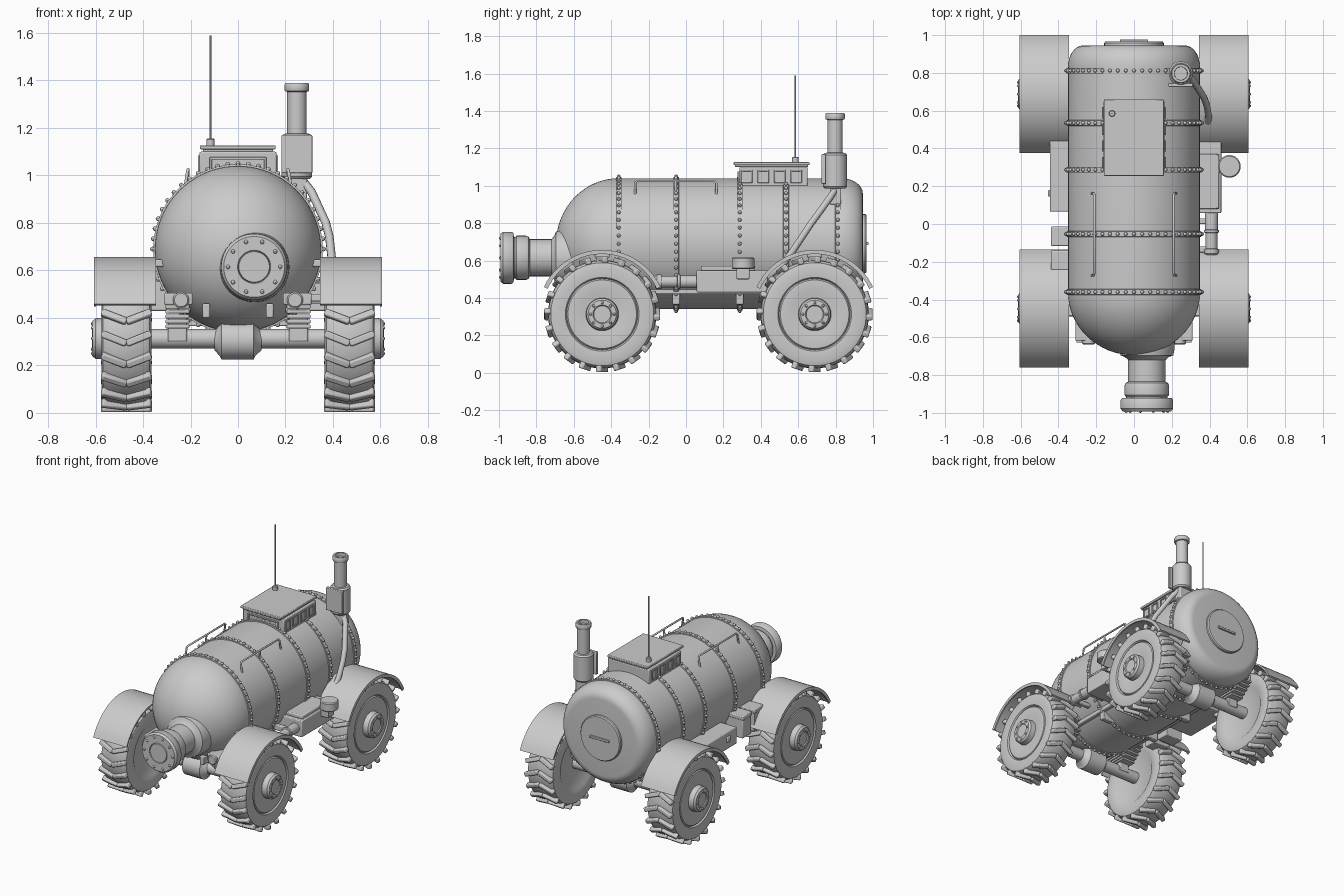
import bpy, bmesh, math
from mathutils import Matrix, Vector

T, R, S = Matrix.Translation, Matrix.Rotation, Matrix.Diagonal
pi = math.pi
AX = {'X': R(pi / 2, 4, 'Y'), 'Y': R(-pi / 2, 4, 'X'), 'Z': Matrix.Identity(4)}


def finish(name, bm, bevel=0):
    bmesh.ops.recalc_face_normals(bm, faces=bm.faces[:])
    me = bpy.data.meshes.new(name)
    bm.to_mesh(me)
    bm.free()
    ob = bpy.data.objects.new(name, me)
    bpy.context.collection.objects.link(ob)
    if bevel:
        m = ob.modifiers.new("bevel", 'BEVEL')
        m.width, m.segments, m.limit_method = bevel, 2, 'ANGLE'
    return ob


def lathe(name, prof, axis, loc, n=48):
    """Revolve (radius, distance) points about an axis; open ends are capped."""
    bm = bmesh.new()
    rings = []
    M = T(loc) @ AX[axis]
    for r, t in prof:
        rings.append([bm.verts.new(M @ Vector((r * math.cos(2 * pi * k / n), r * math.sin(2 * pi * k / n), t)))
                      for k in range(n)])
    for a, b in zip(rings, rings[1:]):
        for k in range(n):
            bm.faces.new((a[k], a[k - 1], b[k - 1], b[k]))
    bm.faces.new(rings[0])
    bm.faces.new(rings[-1])
    return finish(name, bm)


def cyl(name, r, a, b, axis, loc, n=32):
    e = min(0.006, r * 0.2)
    d = e if b > a else -e
    return lathe(name, [(r - e, a), (r, a + d), (r, b - d), (r - e, b)], axis, loc, n)


def boxes(name, items, bevel=0.006):
    """Each item is x0, x1, y0, y1, z0, z1."""
    bm = bmesh.new()
    for x0, x1, y0, y1, z0, z1 in items:
        c = ((x0 + x1) / 2, (y0 + y1) / 2, (z0 + z1) / 2)
        bmesh.ops.create_cube(bm, size=1, matrix=T(c) @ S((abs(x1 - x0), y1 - y0, z1 - z0, 1)))
    return finish(name, bm, bevel)


def rivets(name, points, r):
    bm = bmesh.new()
    for p in points:
        bmesh.ops.create_uvsphere(bm, u_segments=8, v_segments=6, radius=r, matrix=T(p))
    return finish(name, bm)


def tube(name, paths, r):
    cu = bpy.data.curves.new(name, 'CURVE')
    cu.dimensions, cu.bevel_depth, cu.bevel_resolution, cu.use_fill_caps = '3D', r, 3, True
    for pts in paths:
        sp = cu.splines.new('POLY')
        sp.points.add(len(pts) - 1)
        for q, p in zip(sp.points, pts):
            q.co = (*p, 1)
    ob = bpy.data.objects.new(name, cu)
    bpy.context.collection.objects.link(ob)


# Tank: domed front, rounded rear
CZ, TR = 0.69, 0.35
prof = [(max(TR * math.sin(a), 0.004), -0.36 - 0.335 * math.cos(a)) for a in [i * pi / 32 for i in range(17)]]
prof += [(TR, 0.83)] + [(0.27 + 0.08 * math.cos(a), 0.83 + 0.115 * math.sin(a)) for a in [i * pi / 16 for i in range(1, 9)]]
lathe("tank", prof, 'Y', (0, 0, CZ), 80)

# Riveted bands around the tank
for y in (-0.36, -0.053, 0.287, 0.535, 0.812):
    lathe("tank_band", [(0.345, y - 0.016), (0.357, y - 0.014), (0.357, y + 0.014), (0.345, y + 0.016)], 'Y', (0, 0, CZ), 80)
    rivets("band_rivets", [(0.36 * math.cos(k * pi / 26), y, CZ + 0.36 * math.sin(k * pi / 26)) for k in range(52)], 0.01)

# Rear round cover with grip
lathe("rear_cover", [(0.158, 0.93), (0.158, 0.958), (0.152, 0.966), (0.02, 0.966)], 'Y', (0, 0, CZ))
boxes("rear_grip", [(-0.075, 0.075, 0.96, 0.977, 0.682, 0.698)], 0.003)

# Front nozzle with bolted flange
NX, NZ = 0.068, 0.615
lathe("nozzle", [(0.15, -0.55), (0.147, -0.66), (0.14, -0.695), (0.115, -0.705), (0.099, -0.72), (0.099, -0.835),
                 (0.112, -0.842), (0.118, -0.855), (0.118, -0.905), (0.11, -0.915), (0.11, -0.92), (0.132, -0.922),
                 (0.139, -0.932), (0.139, -0.978), (0.128, -0.992), (0.07, -0.992), (0.067, -0.984), (0.064, -0.992),
                 (0.01, -0.992)], 'Y', (NX, 0, NZ), 56)
rivets("nozzle_bolts", [(NX + 0.11 * math.cos(k * pi / 5), -0.991, NZ + 0.11 * math.sin(k * pi / 5)) for k in range(10)], 0.009)

# Wheels, fenders, axles and springs
WZ = 0.313
for end, wy in (("front", -0.448), ("rear", 0.688)):
    for s, side in ((1, "right"), (-1, "left")):
        nm = end + "_" + side
        wx = 0.47 * s
        tire = [(0.02, -0.085), (0.17, -0.085), (0.19, -0.098), (0.25, -0.105), (0.275, -0.098), (0.287, -0.08), (0.29, 0),
                (0.287, 0.08), (0.275, 0.098), (0.25, 0.105), (0.197, 0.1), (0.19, 0.088), (0.183, 0.097),
                (0.13, 0.1), (0.1, 0.092), (0.088, 0.092), (0.085, 0.13), (0.075, 0.142), (0.05, 0.144), (0.045, 0.138), (0.01, 0.138)]
        lathe(nm + "_wheel", [(r, t * s) for r, t in tire], 'X', (wx, wy, WZ), 64)
        rivets(nm + "_hub_bolts", [(wx + 0.142 * s, wy + 0.063 * math.cos(k * pi / 4), WZ + 0.063 * math.sin(k * pi / 4))
                                   for k in range(8)], 0.008)
        # Chevron lugs
        bm = bmesh.new()
        for k in range(20):
            for h in (1, -1):
                M = (T((wx, wy, WZ)) @ R(k * pi / 10, 4, 'X') @ T((h * 0.052, 0, 0.292))
                     @ R(h * 0.38, 4, 'Z') @ S((0.113, 0.03, 0.036, 1)))
                bmesh.ops.create_cube(bm, size=1, matrix=M)
        finish(nm + "_tire_lugs", bm, 0.007)
        # Arched fender with rolled outer edge
        bm = bmesh.new()
        n, prev, first = 24, None, None
        for i in range(n + 1):
            a = math.radians(25 + 130 * i / n)
            ring = [bm.verts.new((s * x, wy + r * math.cos(a), WZ + r * math.sin(a)))
                    for x, r in ((0.345, 0.332), (0.345, 0.344), (0.607, 0.344), (0.607, 0.322), (0.597, 0.322), (0.597, 0.332))]
            if prev:
                for j in range(6):
                    bm.faces.new((prev[j], prev[j - 1], ring[j - 1], ring[j]))
            else:
                bm.faces.new(ring)
            prev = ring
        bm.faces.new(prev)
        finish(nm + "_fender", bm)
        boxes(nm + "_fender_bracket", [(s * 0.3, s * 0.4, wy - 0.04, wy + 0.04, 0.615, 0.645)])
        # Leaf spring stack with eye cylinder and clamps
        boxes(nm + "_leaf_spring", [(s * 0.205, s * 0.305, wy - 0.18 + 0.022 * j, wy + 0.18 - 0.022 * j,
                                     0.44 - 0.021 * j, 0.456 - 0.021 * j) for j in range(5)], 0.003)
        boxes(nm + "_spring_mount", [(s * 0.19, s * 0.31, wy - 0.17, wy + 0.17, 0.455, 0.505),
                                     (s * 0.215, s * 0.295, wy - 0.045, wy + 0.045, 0.30, 0.40)])
        cyl(nm + "_spring_eye", 0.034, wy - 0.19, wy + 0.19, 'Y', (s * 0.24, 0, 0.475))
    cyl(end + "_axle", 0.041, -0.42, 0.42, 'X', (0, wy, WZ))
    lathe(end + "_differential", [(0.04, -0.1), (0.066, -0.076), (0.08, -0.07), (0.08, 0.066), (0.066, 0.072), (0.04, 0.1)],
          'X', (0, wy, 0.305))

# Chassis rails
boxes("chassis_rails", [(s * 0.118, s * 0.15, -0.6, 0.86, 0.40, 0.46) for s in (1, -1)]
      + [(s * 0.2, s * 0.25, -0.5, 0.8, 0.42, 0.47) for s in (1, -1)])

# Roof hatch housing with framed vents
boxes("hatch_housing", [(-0.162, 0.162, 0.285, 0.65, 0.99, 1.1)])
boxes("hatch_lid", [(-0.148, 0.148, 0.262, 0.652, 1.1, 1.113), (-0.16, 0.158, 0.255, 0.66, 1.11, 1.127)], 0.004)
frames = []
for s in (1, -1):
    for k in range(4):
        y = 0.295 + 0.088 * k
        a, b = s * 0.158, s * 0.169
        frames += [(a, b, y, y + 0.008, 1.015, 1.085), (a, b, y + 0.052, y + 0.06, 1.015, 1.085),
                   (a, b, y, y + 0.06, 1.015, 1.023), (a, b, y, y + 0.06, 1.077, 1.085)]
frames += [(-0.12, 0.12, 0.276, 0.29, 1.067, 1.077), (-0.12, -0.11, 0.276, 0.29, 1.0, 1.077), (0.11, 0.12, 0.276, 0.29, 1.0, 1.077)]
boxes("vent_frames", frames, 0.002)

# Antenna
cyl("antenna_base", 0.017, 1.12, 1.155, 'Z', (-0.116, 0.585, 0), 16)
cyl("antenna_rod", 0.004, 1.15, 1.59, 'Z', (-0.116, 0.585, 0), 8)

# Exhaust: muffler, stack with cap, down pipe
EX, EY = 0.248, 0.797
lathe("exhaust_muffler", [(0.055, 0.985), (0.064, 0.995), (0.064, 1.165), (0.055, 1.175), (0.041, 1.177), (0.041, 1.352),
                          (0.05, 1.355), (0.052, 1.36), (0.052, 1.382), (0.048, 1.389), (0.035, 1.389), (0.034, 1.365), (0.01, 1.365)],
      'Z', (EX, EY, 0), 40)
boxes("muffler_plate", [(0.183, 0.313, EY - 0.072, EY - 0.05, 1.01, 1.17)], 0.004)
boxes("muffler_bracket", [(0.205, 0.29, 0.77, 0.83, 0.9, 0.99)])
tube("exhaust_pipe", [[(0.25, 0.8, 1.0), (0.275, 0.795, 0.975), (0.31, 0.765, 0.93), (0.37, 0.67, 0.8), (0.385, 0.63, 0.74),
                       (0.395, 0.57, 0.65), (0.39, 0.52, 0.58), (0.38, 0.42, 0.5)]], 0.018)

# Handrails on the roof
tube("handrails", [[(s * x, y, z) for x, y, z in ((0.225, -0.272, 0.94), (0.213, -0.272, 1.015), (0.21, -0.262, 1.025),
                                                 (0.21, 0.152, 1.025), (0.213, 0.162, 1.015), (0.225, 0.162, 0.94))] for s in (1, -1)]
     + [[(s * 0.21, -0.055, 1.025), (s * 0.215, -0.055, 0.94)] for s in (1, -1)], 0.0065)

# Right side: equipment box, filler cap, banded pipe
boxes("right_side_box", [(0.25, 0.462, 0.057, 0.435, 0.43, 0.548), (0.25, 0.45, 0.08, 0.37, 0.545, 0.572)])
cyl("filler_cap", 0.06, 0.555, 0.617, 'Z', (0.505, 0.305, 0))
boxes("filler_arm", [(0.4, 0.52, 0.27, 0.34, 0.5, 0.565)])
lathe("side_pipe", [(0.03, 0.08), (0.034, 0.06), (0.034, -0.03), (0.04, -0.032), (0.04, -0.045), (0.031, -0.047),
                    (0.031, -0.13), (0.039, -0.132), (0.039, -0.155), (0.03, -0.165)], 'Y', (0.41, 0, 0.487))
boxes("pipe_bracket", [(0.28, 0.41, 0.0, 0.03, 0.46, 0.5), (0.28, 0.40, -0.15, -0.12, 0.47, 0.5)])

# Left side: long box with latch and two small cases
boxes("left_side_box", [(-0.445, -0.25, 0.065, 0.447, 0.43, 0.55), (-0.455, -0.44, 0.145, 0.18, 0.48, 0.52)])
boxes("left_cases", [(-0.435, -0.3, y, y + 0.095, 0.43, 0.57) for y in (-0.112, -0.24)]
      + [(-0.44, -0.3, y - 0.004, y + 0.099, 0.56, 0.59) for y in (-0.112, -0.24)])

# Under-tank straps
for y in (-0.053, 0.287):
    boxes("tank_saddle", [(-0.24, 0.24, y - 0.02, y + 0.02, 0.365, 0.46)])

# Smooth shading with sharp edges kept
meshes = [o for o in bpy.context.scene.objects if o.type == 'MESH']
for o in meshes:
    o.select_set(True)
bpy.context.view_layer.objects.active = meshes[0]
bpy.ops.object.shade_smooth_by_angle(angle=math.radians(35))
